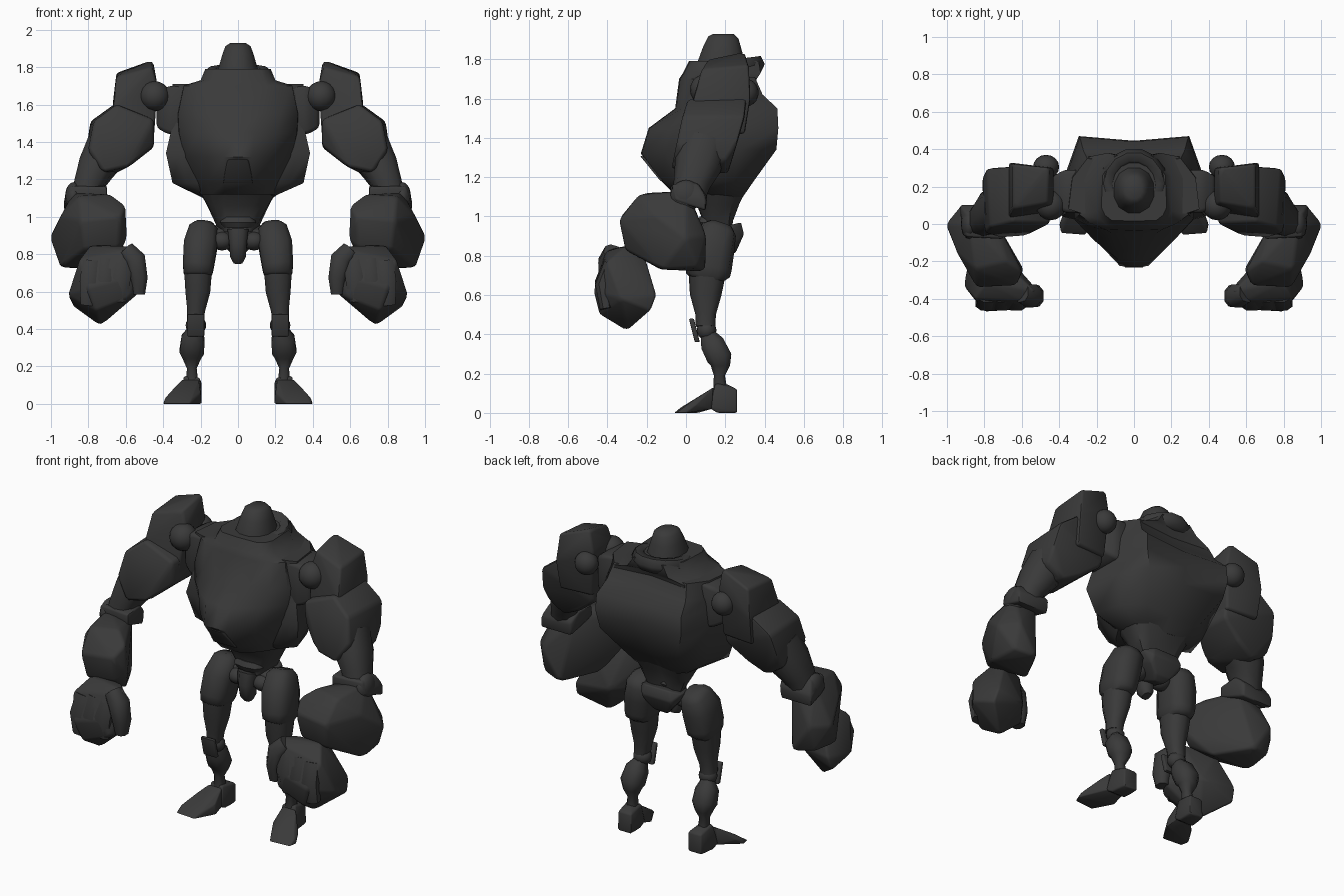
import bpy, bmesh, math
from mathutils import Vector

mat = bpy.data.materials.new("dark_charcoal")
mat.diffuse_color = (0.042, 0.042, 0.042, 1)


def finish(name, bm, mirror=False, angle=45):
    bmesh.ops.recalc_face_normals(bm, faces=bm.faces)
    me = bpy.data.meshes.new(name)
    bm.to_mesh(me)
    bm.free()
    me.materials.append(mat)
    ob = bpy.data.objects.new(name, me)
    bpy.context.collection.objects.link(ob)
    bpy.ops.object.select_all(action='DESELECT')
    ob.select_set(True)
    bpy.context.view_layer.objects.active = ob
    bpy.ops.object.shade_smooth_by_angle(angle=math.radians(angle))
    if mirror:
        ob.modifiers.new("mirror", 'MIRROR').use_mirror_merge = False
    return ob


def skin(bm, rings):
    """Join equal rings of points into a closed skin."""
    vs = [[bm.verts.new(p) for p in r] for r in rings]
    n = len(vs[0])
    for a, b in zip(vs, vs[1:]):
        for i in range(n):
            j = (i + 1) % n
            bm.faces.new((a[i], a[j], b[j], b[i]))
    bm.faces.new(vs[0][::-1])
    bm.faces.new(vs[-1])


def limb(name, secs, n=10, power=0.8, mirror=True):
    """Tube through (x, y, z, half width, half depth) stations."""
    bm = bmesh.new()
    pts = [Vector(s[:3]) for s in secs]
    rings = []
    for i, s in enumerate(secs):
        t = (pts[min(i + 1, len(pts) - 1)] - pts[max(i - 1, 0)]).normalized()
        u = Vector((1, 0, 0))
        u = (u - t * u.dot(t)).normalized()
        v = t.cross(u)
        ring = []
        for k in range(n):
            a = math.tau * (k + 0.5) / n
            c, d = math.cos(a), math.sin(a)
            ring.append(pts[i] + u * s[3] * math.copysign(abs(c) ** power, c)
                        + v * s[4] * math.copysign(abs(d) ** power, d))
        rings.append(ring)
    skin(bm, rings)
    return finish(name, bm, mirror, 50)


def block(name, pts, bevel=0.015, mirror=True):
    """Faceted lump: hull of its corner points, softened edges."""
    bm = bmesh.new()
    for p in pts:
        bm.verts.new(p)
    bmesh.ops.convex_hull(bm, input=bm.verts[:])
    bmesh.ops.delete(bm, geom=[v for v in bm.verts if not v.link_faces], context='VERTS')
    bmesh.ops.dissolve_limit(bm, angle_limit=math.radians(8), verts=bm.verts, edges=bm.edges)
    bmesh.ops.bevel(bm, geom=bm.edges[:], offset=bevel, segments=2, profile=0.5,
                    affect='EDGES', clamp_overlap=True)
    return finish(name, bm, mirror)


def ball(name, loc, r, mirror=True):
    bm = bmesh.new()
    bmesh.ops.create_uvsphere(bm, u_segments=16, v_segments=10, radius=1)
    for v in bm.verts:
        v.co = Vector([v.co[i] * r[i] + loc[i] for i in range(3)])
    return finish(name, bm, mirror, 60)


def trunk(name, levels):
    """Symmetric body shell: z, front width/y, side width/y, back width/y."""
    bm = bmesh.new()
    rings = []
    for z, wf, yf, ws, ys, wb, yb in levels:
        half = [(wf, yf), ((wf + ws) / 2 + .008, (yf + ys) / 2 - .008), (ws, ys),
                ((ws + wb) / 2 + .03, (ys + yb) / 2 + .03), (wb, yb)]
        ring = [(x, y, z) for x, y in half] + [(0, yb - .025, z)]
        ring += [(-x, y, z) for x, y in half[::-1]] + [(0, yf - .005, z)]
        rings.append(ring)
    skin(bm, rings)
    return finish(name, bm, False, 52)


# Torso: wedge-shaped chest, wide back shell, waist
trunk("chest", [
    (1.12, .07, -.06, .20, .10, .14, .26),
    (1.18, .075, -.12, .235, .08, .20, .28),
    (1.32, .075, -.225, .285, .03, .25, .30),
    (1.45, .09, -.185, .315, .02, .28, .34),
    (1.55, .12, -.05, .32, .03, .28, .36),
    (1.70, .15, -.03, .29, .05, .24, .36),
    (1.73, .14, -.01, .20, .07, .14, .38),
    (1.79, .12, .02, .175, .09, .10, .37)])
trunk("back_shell", [
    (1.10, .10, .08, .17, .14, .14, .29),
    (1.18, .18, .04, .35, .08, .19, .345),
    (1.34, .22, .02, .385, .04, .27, .46),
    (1.45, .22, .03, .36, .06, .295, .47),
    (1.55, .22, .04, .34, .08, .29, .465),
    (1.62, .22, .04, .35, .08, .27, .39),
    (1.71, .20, .05, .35, .08, .25, .35)])
trunk("waist", [
    (0.92, .05, .09, .08, .14, .06, .23),
    (0.98, .06, .09, .115, .14, .08, .24),
    (1.06, .08, .06, .16, .13, .11, .27),
    (1.18, .07, -.05, .23, .10, .17, .33)])
block("breast_tab", [(s * x, y, z) for s in (-1, 1) for x, y, z in
                     ((.05, -.235, 1.31), (.08, -.13, 1.18), (.06, -.20, 1.30), (.07, -.08, 1.18))],
      0.005, False)

# Head and collar
limb("head", [(0, .18, 1.70, .12, .14), (0, .18, 1.77, .115, .13), (0, .185, 1.86, .088, .10),
              (0, .19, 1.91, .07, .08), (0, .19, 1.928, .045, .055)], 12, 0.9, False)
bm = bmesh.new()
rows, seg = 14, 6
for i in range(rows):
    a = math.tau * i / rows
    for k in range(seg):
        b = math.tau * k / seg
        r = 0.14 + 0.042 * math.cos(b)
        y = r * 1.05 * math.sin(a)
        bm.verts.new((r * math.cos(a), .215 + y, 1.752 + .05 * math.sin(b) + y * 0.13))
bm.verts.ensure_lookup_table()
for i in range(rows):
    for k in range(seg):
        i2, k2 = (i + 1) % rows, (k + 1) % seg
        bm.faces.new([bm.verts[q] for q in
                      (i * seg + k, i2 * seg + k, i2 * seg + k2, i * seg + k2)])
finish("collar", bm, False, 65)

# Shoulders
block("shoulder_joint", [(x, y, z) for x, s in ((.25, 0), (.37, 0), (.435, .035))
                         for y in (.06 + s, .29 - s) for z in (1.44 + s, 1.70 - s)], 0.02)
ball("front_shoulder_bolt", (.445, .10, 1.645), (.08, .08, .08))
ball("rear_shoulder_bolt", (.47, .305, 1.63), (.07, .065, .07))
block("pauldron", [(.46, .11, 1.80), (.455, .30, 1.84), (.65, .08, 1.75), (.65, .32, 1.77),
                   (.43, .10, 1.70), (.43, .30, 1.70), (.67, .03, 1.58), (.67, .33, 1.60),
                   (.45, .05, 1.42), (.45, .28, 1.42), (.66, .04, 1.42), (.66, .30, 1.42)])

# Arms
block("upper_arm", [(.65, .01, 1.60), (.65, .31, 1.61), (.77, -.02, 1.51), (.79, .30, 1.51),
                    (.80, -.05, 1.36), (.81, .26, 1.37), (.45, .00, 1.52), (.45, .28, 1.52),
                    (.45, .02, 1.38), (.45, .26, 1.37), (.58, -.065, 1.27), (.58, .23, 1.27),
                    (.72, -.075, 1.24), (.70, .21, 1.21), (.81, .20, 1.28)], 0.018)
limb("elbow", [(.70, .09, 1.36, .12, .12), (.76, .06, 1.26, .10, .12),
               (.80, .03, 1.17, .08, .095), (.82, .01, 1.08, .08, .08)])
block("wrist_cuff", [(.70, -.08, 1.16), (.70, .05, 1.17), (.90, -.07, 1.165), (.90, .06, 1.17),
                     (.70, -.08, 1.09), (.72, .10, 1.03), (.92, -.06, 1.08), (.93, .10, 1.03),
                     (.72, .11, 1.11), (.93, .10, 1.10)], 0.012)
ball("wrist_bolt", (.88, 0, 1.105), (.045, .08, .08))
block("forearm", [(1.006, 0, .89), (.93, .06, .74), (.92, .105, .90), (.80, .10, .72),
                  (.88, 0, 1.13), (.74, .02, 1.10), (.68, -.20, 1.12), (.85, -.24, 1.11),
                  (.60, -.25, 1.06), (.59, -.24, .88), (.63, -.33, 1.0), (.84, -.34, .98),
                  (.82, -.31, .83), (.95, -.12, .73), (.68, -.13, .73), (.64, -.29, .84),
                  (.95, -.15, 1.0)], 0.015)

# Fists: palm lump, thumb on the inner side, curled fingers
block("fist", [(.91, -.33, .58), (.85, -.40, .77), (.79, -.31, .85), (.60, -.41, .82),
               (.53, -.36, .84), (.51, -.36, .75), (.53, -.36, .59), (.58, -.44, .57),
               (.64, -.46, .66), (.80, -.47, .62), (.735, -.30, .415), (.76, -.44, .50),
               (.88, -.18, .52), (.87, -.15, .60), (.78, -.21, .80), (.66, -.19, .60),
               (.60, -.29, .84)], 0.012)
limb("thumb", [(.60, -.37, .82, .05, .05), (.55, -.385, .77, .06, .065),
               (.53, -.385, .67, .05, .06), (.53, -.385, .585, .035, .04)], 8)
for i, (x, z) in enumerate(((.63, .67), (.71, .66), (.79, .65))):
    limb("finger_%d" % (i + 1), [(x - .01, -.39, z + .11, .055, .03), (x, -.425, z, .06, .04),
                                 (x + .01, -.405, z - .12, .045, .035)], 8)

# Pelvis
block("pelvis", [(s * x, y, z) for s in (-1, 1) for x, y, z in
                 ((.14, .24, .95), (.10, .295, .91), (.08, .28, .97), (.05, .255, .82),
                  (.03, .22, .795), (.13, .12, .93), (.05, .08, .85), (.10, .27, .87))],
      0.015, False)
ball("hip_joint", (.085, .13, .87), (.06, .06, .05))
limb("groin_guard", [(0, .10, .93, .06, .05), (0, .09, .86, .05, .055),
                     (0, .10, .79, .045, .05), (0, .11, .755, .025, .03)], 8, 0.8, False)
limb("belt", [(0, .14, .94, .08, .07), (0, .14, .97, .10, .085), (0, .14, 1.0, .085, .07)],
     10, 0.7, False)

# Legs: bulky hip guard over a tapering thigh
limb("hip_guard", [(.182, .18, .965, .05, .055), (.185, .17, .935, .078, .09),
                   (.20, .135, .85, .093, .115), (.212, .115, .74, .086, .118),
                   (.213, .112, .70, .08, .112), (.213, .11, .68, .07, .085)], 10, .7)
limb("thigh", [(.213, .11, .75, .08, .10), (.215, .10, .60, .069, .08),
               (.224, .10, .50, .05, .052), (.23, .10, .44, .045, .05)])
ball("knee", (.225, .105, .42), (.055, .05, .05))
block("knee_plate", [(.225 + sx, y + dy, z) for sx in (-.045, .045) for y in (.015, .04)
                     for dy, z in ((0, .48), (.03, .36))], 0.006)
limb("shin", [(.228, .11, .40, .035, .04), (.24, .135, .35, .065, .065),
              (.247, .17, .28, .07, .068), (.247, .175, .24, .052, .052),
              (.247, .17, .19, .028, .03), (.245, .175, .10, .035, .04)], 8)

# Feet: heel block and a flat flared toe
block("heel", [(.195, .12, .025), (.195, .26, 0), (.195, .26, .12), (.205, .14, .14),
               (.29, .26, 0), (.285, .26, .12), (.29, .15, .15), (.31, .12, .025),
               (.24, .20, .15), (.20, .16, 0), (.30, .16, 0)], 0.01)
block("toe", [(.39, -.05, 0), (.40, 0, 0), (.39, .0, .03), (.26, -.06, 0), (.25, -.03, .025),
              (.195, .06, 0), (.20, .06, .06), (.20, .13, .02), (.31, .13, .02), (.38, .05, .04),
              (.21, .14, .13), (.30, .14, .13), (.26, .03, .07), (.36, .03, .06)], 0.006)
